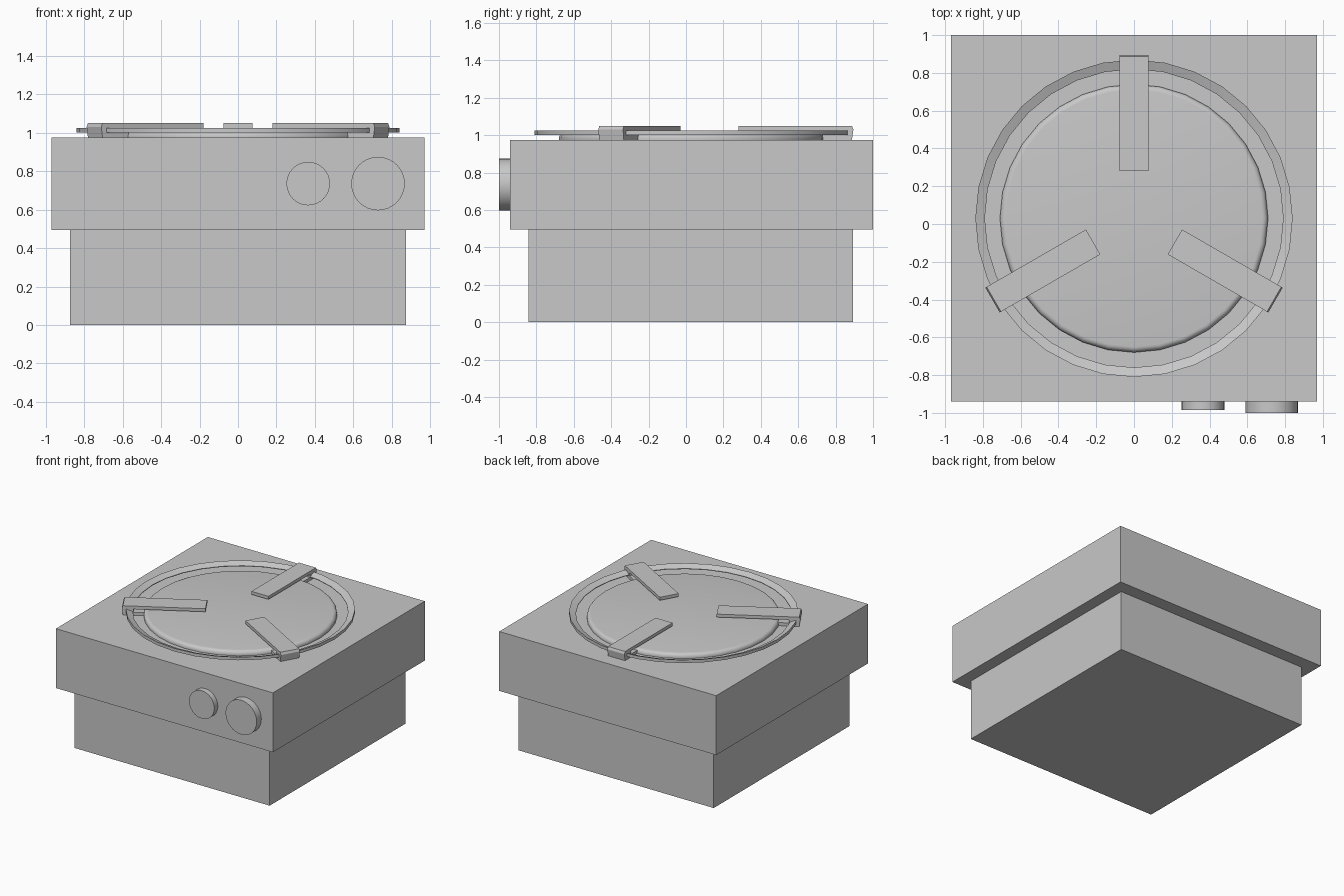
import bpy
import bmesh
import math
from mathutils import Matrix

default = bpy.data.objects.get("Cube")
if default:
    bpy.data.objects.remove(default, do_unlink=True)

CENTER_Y = 0.03
DECK = 0.975

grey = bpy.data.materials.new("plain grey")
grey.use_nodes = True
tone = (0.58, 0.58, 0.58, 1)
grey.diffuse_color = tone
for node in grey.node_tree.nodes:
    if node.type == 'BSDF_PRINCIPLED':
        node.inputs["Base Color"].default_value = tone


def finish(name, bm, smooth=False):
    bmesh.ops.recalc_face_normals(bm, faces=bm.faces)
    mesh = bpy.data.meshes.new(name)
    bm.to_mesh(mesh)
    bm.free()
    mesh.materials.append(grey)
    obj = bpy.data.objects.new(name, mesh)
    bpy.context.collection.objects.link(obj)
    if smooth:
        bpy.ops.object.select_all(action='DESELECT')
        obj.select_set(True)
        bpy.context.view_layer.objects.active = obj
        bpy.ops.object.shade_smooth_by_angle(angle=math.radians(35))
    return obj


def box(name, x, y0, y1, z0, z1):
    bm = bmesh.new()
    bmesh.ops.create_cube(bm, size=1)
    bmesh.ops.scale(bm, vec=(2 * x, y1 - y0, z1 - z0), verts=bm.verts)
    bmesh.ops.translate(bm, vec=(0, (y0 + y1) / 2, (z0 + z1) / 2), verts=bm.verts)
    return finish(name, bm)


def lathe(name, profile, closed, steps=32):
    """Spin a radius/height profile around the vertical axis of the hatch."""
    bm = bmesh.new()
    verts = [bm.verts.new((0, r, z)) for r, z in profile]
    pairs = list(zip(verts, verts[1:]))
    if closed:
        pairs.append((verts[-1], verts[0]))
    edges = [bm.edges.new(p) for p in pairs]
    bmesh.ops.spin(bm, geom=verts + edges, cent=(0, 0, 0), axis=(0, 0, 1),
                   angle=math.tau, steps=steps, use_merge=True)
    bmesh.ops.remove_doubles(bm, verts=bm.verts, dist=0.0005)
    bmesh.ops.translate(bm, vec=(0, CENTER_Y, 0), verts=bm.verts)
    return finish(name, bm, True)


def knob(name, x, radius, front):
    bm = bmesh.new()
    back = -0.93
    bmesh.ops.create_cone(bm, cap_ends=True, segments=32, radius1=radius,
                          radius2=radius, depth=back - front,
                          matrix=Matrix.Translation((x, (front + back) / 2, 0.735))
                          @ Matrix.Rotation(math.pi / 2, 4, 'X'))
    return finish(name, bm, True)


def clamp(name, angle):
    """Arm reaching over the plate, with a foot that carries the ring."""
    profile = [(0.25, 1.025), (0.25, 1.05), (0.857, 1.05), (0.865, 1.03),
               (0.857, DECK), (0.70, DECK), (0.70, 1.0), (0.78, 1.0), (0.78, 1.025)]
    bm = bmesh.new()
    face = bm.faces.new([bm.verts.new((-0.076, r, z)) for r, z in profile])
    side = bmesh.ops.extrude_face_region(bm, geom=[face])
    moved = [v for v in side["geom"] if isinstance(v, bmesh.types.BMVert)]
    bmesh.ops.translate(bm, vec=(0.152, 0, 0), verts=moved)
    bmesh.ops.transform(bm, verts=bm.verts,
                        matrix=Matrix.Translation((0, CENTER_Y, 0))
                        @ Matrix.Rotation(angle, 4, 'Z'))
    return finish(name, bm)


# Stepped housing
box("lower_housing", 0.873, -0.843, 0.893, 0, 0.495)
box("upper_housing", 0.97, -0.94, 1.0, 0.495, DECK)

# Round plate with a softly rolled rim
rim = [(0.68 + 0.03 * math.cos(t), 0.982 + 0.03 * math.sin(t))
       for t in (math.radians(18 * i) for i in range(6))]
lathe("round_plate", [(0, DECK), (0.71, DECK)] + rim + [(0, 1.012)], False)

# Raised ring sloping inward
lathe("raised_ring", [(0.84, 1.0), (0.84, 1.025), (0.79, 1.005), (0.79, 1.0)], True)

# Three clamps spaced evenly round the ring
for label, turn in (("back", 0), ("right", 1), ("left", 2)):
    clamp(label + "_clamp", turn * math.tau / 3)

# Front knobs
knob("small_knob", 0.365, 0.113, -0.985)
knob("large_knob", 0.728, 0.139, -1.0)
